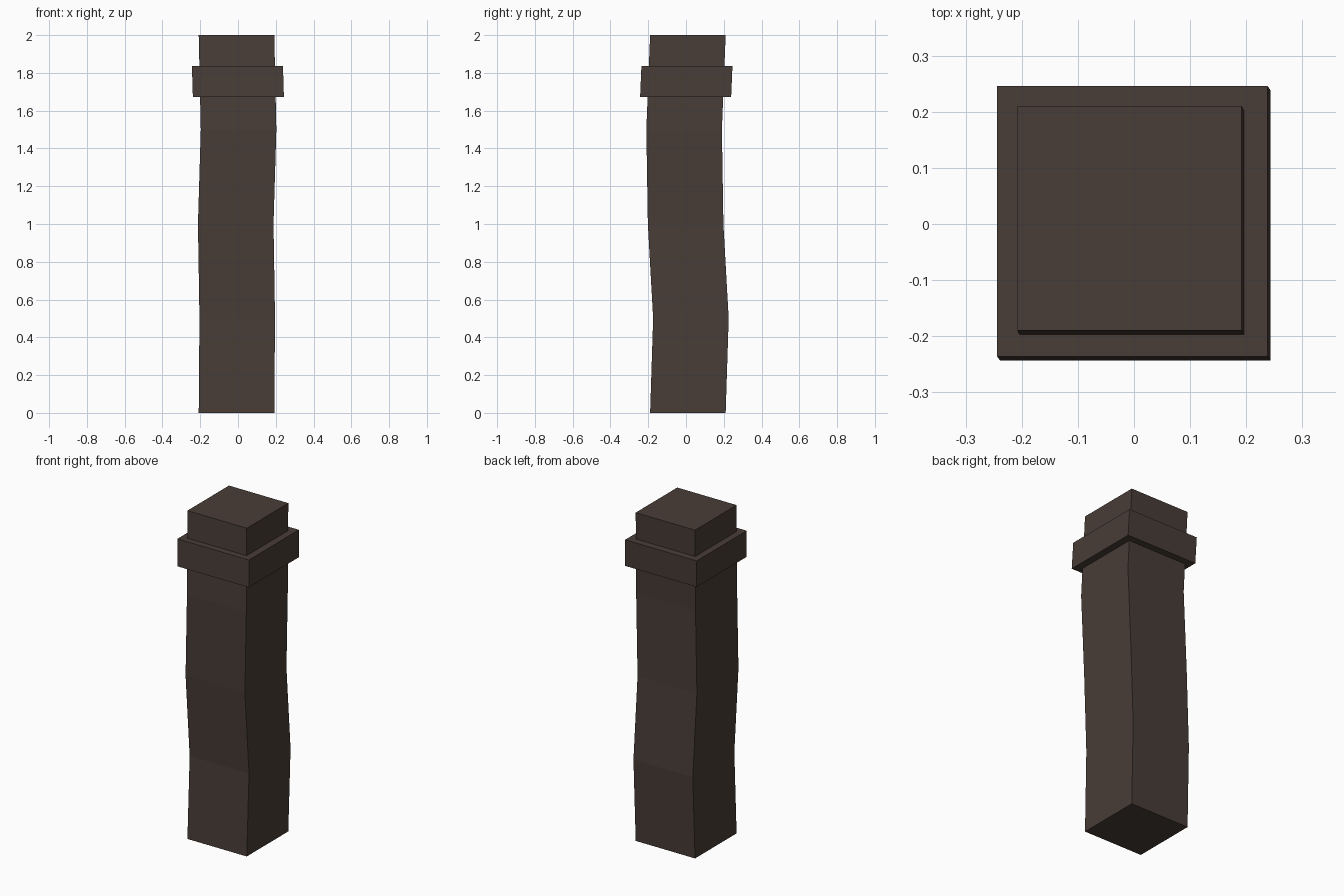
import bpy, bmesh

if "Cube" in bpy.data.objects:
    bpy.data.objects.remove(bpy.data.objects["Cube"])

wood = bpy.data.materials.new("dark_brown_wood")
wood.diffuse_color = (0.066, 0.046, 0.038, 1)
wood.use_nodes = True
wood.node_tree.nodes["Principled BSDF"].inputs["Base Color"].default_value = wood.diffuse_color


def square_loft(name, half, centres):
    """Square prism swept through (x, y, z) centres, capped at both ends."""
    bm = bmesh.new()
    rings = [[bm.verts.new((x + sx * half, y + sy * half, z))
              for sx, sy in ((-1, -1), (1, -1), (1, 1), (-1, 1))]
             for x, y, z in centres]
    for low, high in zip(rings, rings[1:]):
        for i in range(4):
            j = (i + 1) % 4
            bm.faces.new((low[i], low[j], high[j], high[i]))
    bm.faces.new(rings[0][::-1])
    bm.faces.new(rings[-1])
    mesh = bpy.data.meshes.new(name)
    bm.to_mesh(mesh)
    bm.free()
    mesh.materials.append(wood)
    obj = bpy.data.objects.new(name, mesh)
    bpy.context.collection.objects.link(obj)
    return obj


# Slightly crooked square post
square_loft("post", 0.2, [(-0.008, 0.01, 0), (-0.004, 0.026, 0.5),
                          (-0.012, -0.002, 1.0), (0.003, -0.01, 1.5),
                          (-0.008, 0.01, 2.0)])

# Wider collar below the top, leaning with the post
square_loft("collar", 0.241, [(0.002, -0.002, 1.673), (-0.003, 0.005, 1.836)])
